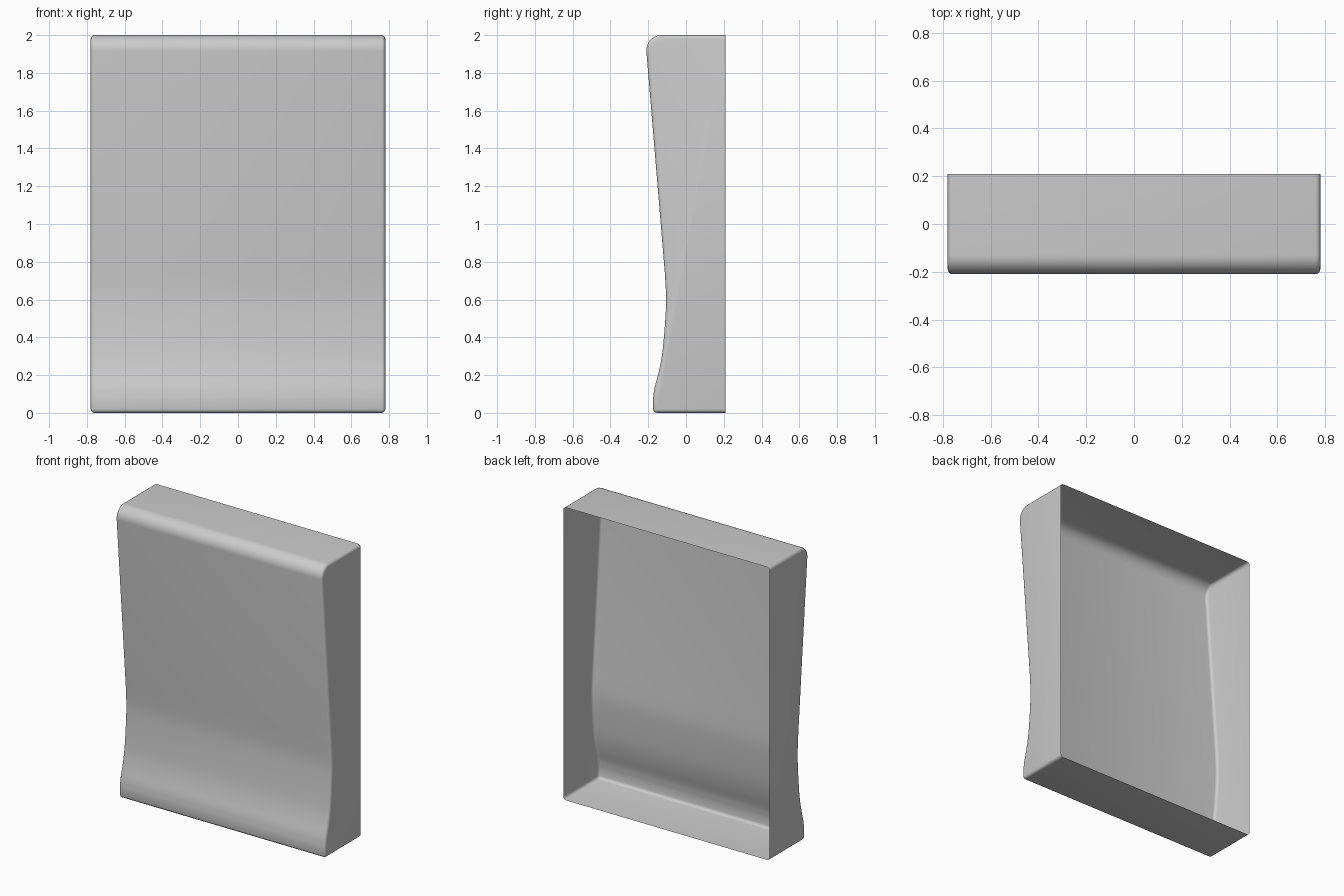
import bpy, bmesh, math
from mathutils import Vector

if "Cube" in bpy.data.objects:
    bpy.data.objects.remove(bpy.data.objects["Cube"])

HALF_W, BACK, EDGE_R = 0.78, 0.21, 0.02


def spline(pts, steps=4):
    """Smooth curve through the given points (Catmull-Rom)."""
    p = [Vector(q) for q in pts]
    p = [2 * p[0] - p[1]] + p + [2 * p[-1] - p[-2]]
    out = []
    for a, b, c, d in zip(p, p[1:], p[2:], p[3:]):
        for i in range(steps):
            t = i / steps
            out.append(0.5 * (2 * b + (c - a) * t + (2 * a - 5 * b + 4 * c - d) * t * t
                              + (3 * b - a - 3 * c + d) * t ** 3))
    return out + [p[-2]]


# Side profile (y, z): square foot, hollow lower front, straight lean, rounded top
foot = [Vector((BACK, 0)), Vector((-0.173, 0))]
hollow = spline([(-0.175, 0.07), (-0.167, 0.13), (-0.146, 0.21), (-0.128, 0.30),
                 (-0.116, 0.41), (-0.107, 0.54), (-0.106, 0.63), (-0.112, 0.74)])
R = 0.08
crown = [Vector((-0.21 + R - R * math.cos(a), 2 - R + R * math.sin(a)))
         for a in (math.radians(-4 + 94 * i / 10) for i in range(11))]
profile = foot + hollow + crown + [Vector((BACK, 2))]

# Solid block swept across x
bm = bmesh.new()
cap = bm.faces.new([bm.verts.new((-HALF_W, y, z)) for y, z in profile])
ext = bmesh.ops.extrude_face_region(bm, geom=[cap], use_keep_orig=True)
bmesh.ops.translate(bm, vec=(2 * HALF_W, 0, 0),
                    verts=[g for g in ext["geom"] if isinstance(g, bmesh.types.BMVert)])
bmesh.ops.recalc_face_normals(bm, faces=bm.faces)

# Small rounding on the side rims and the bottom front edge
rim = []
for e in bm.edges:
    a, b = (v.co for v in e.verts)
    on_back = min(a.y, b.y) > BACK - 1e-4
    is_rim = abs(a.x - b.x) < 1e-4
    is_foot = max(a.z, b.z) < 1e-4 and max(a.y, b.y) < 0
    if not on_back and (is_rim or is_foot):
        rim.append(e)
bmesh.ops.bevel(bm, geom=rim, offset=EDGE_R, offset_type='OFFSET', segments=4,
                profile=0.5, affect='EDGES', clamp_overlap=True)

# Open back
bm.normal_update()
bmesh.ops.delete(bm, geom=[f for f in bm.faces
                           if all(v.co.y > BACK - 1e-3 for v in f.verts)], context='FACES')

mesh = bpy.data.meshes.new("backrest_shell")
bm.to_mesh(mesh)
bm.free()
shell = bpy.data.objects.new("backrest_shell", mesh)
bpy.context.collection.objects.link(shell)
bpy.context.view_layer.objects.active = shell
shell.select_set(True)
bpy.ops.object.shade_smooth_by_angle(angle=math.radians(35))
